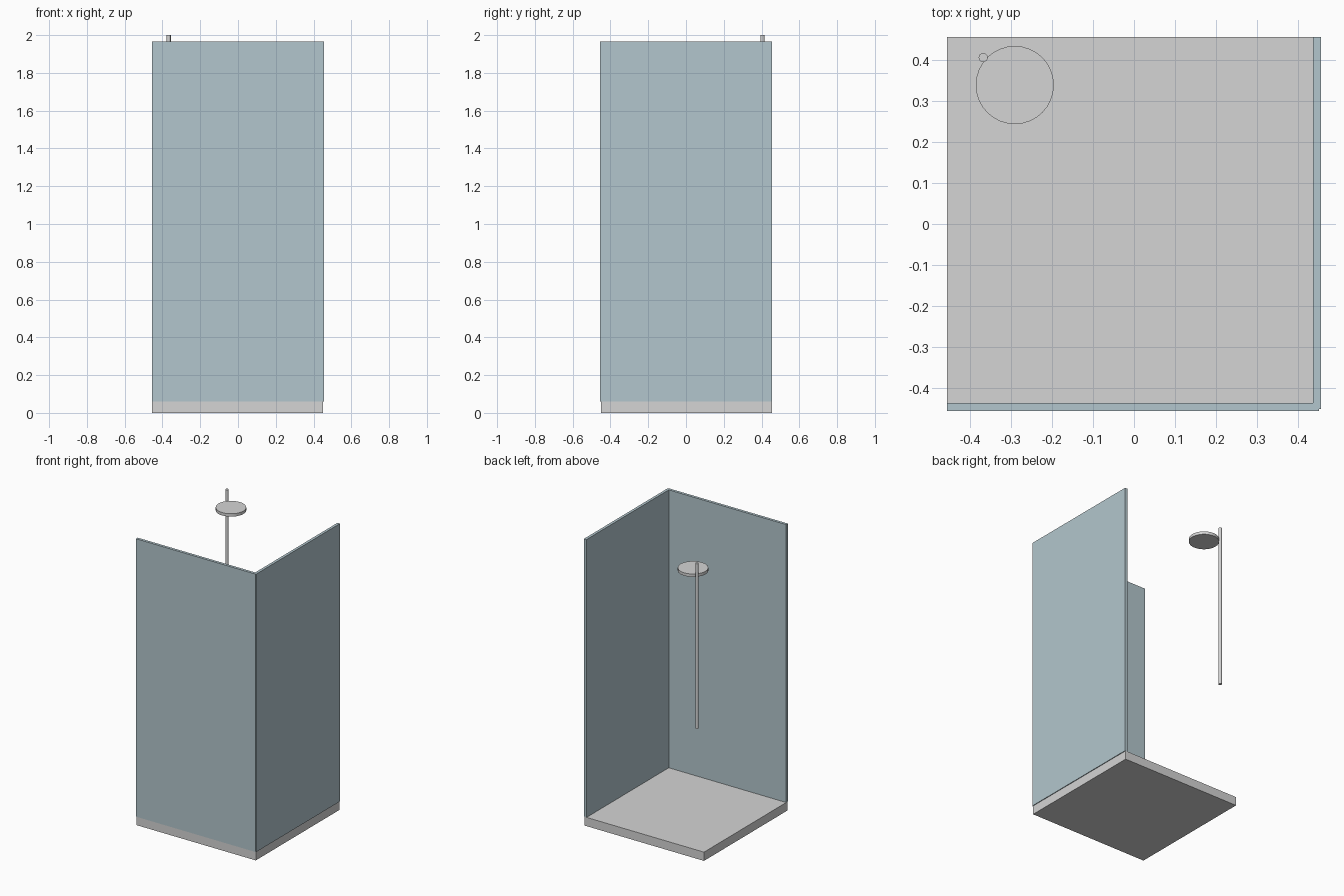
import bpy

if "Cube" in bpy.data.objects:
    bpy.data.objects.remove(bpy.data.objects["Cube"])


def material(name, rgb):
    m = bpy.data.materials.new(name)
    m.diffuse_color = (*rgb, 1.0)
    m.use_nodes = True
    m.node_tree.nodes["Principled BSDF"].inputs["Base Color"].default_value = m.diffuse_color
    return m


GREY = material("light_grey", (0.66, 0.66, 0.66))
GLASS = material("pale_blue_glass", (0.45, 0.565, 0.61))


def box(name, lo, hi, mat):
    centre = [(a + b) / 2 for a, b in zip(lo, hi)]
    bpy.ops.mesh.primitive_cube_add(size=1, location=centre)
    ob = bpy.context.object
    ob.name = name
    ob.scale = [b - a for a, b in zip(lo, hi)]
    bpy.ops.object.transform_apply(location=False, rotation=False, scale=True)
    ob.data.materials.append(mat)


def cylinder(name, x, y, z0, z1, radius, sides, mat):
    bpy.ops.mesh.primitive_cylinder_add(vertices=sides, radius=radius, depth=z1 - z0,
                                        location=(x, y, (z0 + z1) / 2))
    ob = bpy.context.object
    ob.name = name
    ob.data.materials.append(mat)
    bpy.ops.object.shade_smooth_by_angle()


# Shower tray
box("shower_tray", (-0.455, -0.45, 0), (0.45, 0.455, 0.06), GREY)

# Two glass walls meeting at the front right corner, slightly overhanging the tray
box("front_glass", (-0.455, -0.455, 0.06), (0.45, -0.436, 1.966), GLASS)
box("right_glass", (0.436, -0.45, 0.06), (0.455, 0.455, 1.966), GLASS)

# Riser pole and round shower head
cylinder("riser_pole", -0.367, 0.405, 0.868, 2.0, 0.011, 16, GREY)
cylinder("shower_head", -0.29, 0.338, 1.903, 1.923, 0.095, 32, GREY)
